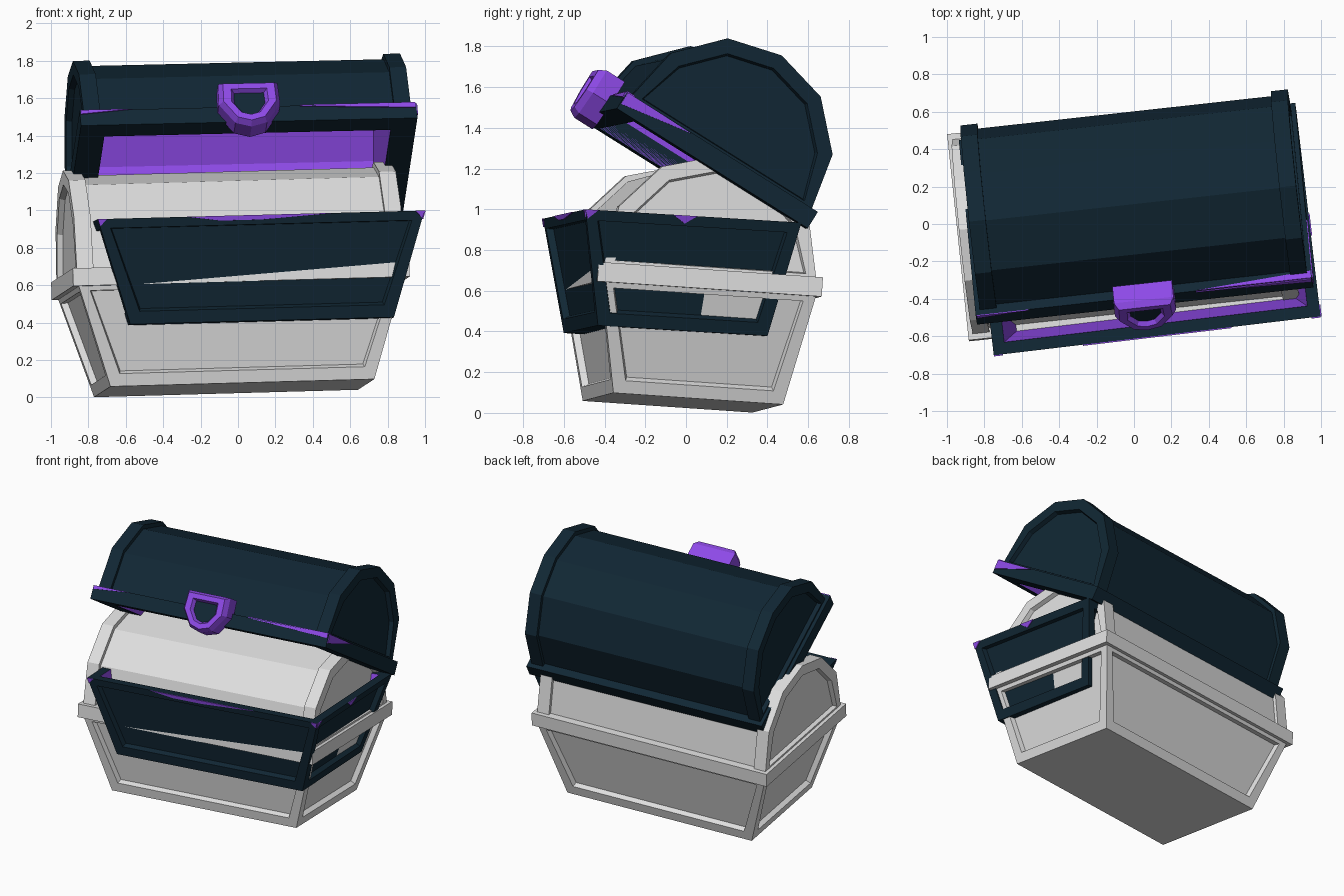
import bpy, bmesh, math
from mathutils import Matrix, Vector

if "Cube" in bpy.data.objects:
    bpy.data.objects.remove(bpy.data.objects["Cube"])


def material(name, rgb):
    m = bpy.data.materials.new(name)
    m.diffuse_color = (*rgb, 1)
    m.use_nodes = True
    m.node_tree.nodes["Principled BSDF"].inputs["Base Color"].default_value = m.diffuse_color
    return m


GREY = material("pale grey", (0.74, 0.74, 0.74))
DARK = material("dark teal", (0.0055, 0.020, 0.034))
PURPLE = material("purple", (0.27, 0.068, 0.80))


def placed(origin, yaw, roll, pitch):
    R = lambda a, ax: Matrix.Rotation(math.radians(a), 4, ax)
    return Matrix.Translation(origin) @ R(yaw, 'Z') @ R(-roll, 'Y') @ R(pitch, 'X')


def finish(bm, name, mats, M):
    me = bpy.data.meshes.new(name)
    bm.to_mesh(me)
    bm.free()
    for m in mats:
        me.materials.append(m)
    ob = bpy.data.objects.new(name, me)
    bpy.context.collection.objects.link(ob)
    ob.matrix_world = M
    return ob


def arch_points(sy, sz, z0):
    half = [(0.53, z0 / sz), (0.47, 0.375), (0.27, 0.585)]
    pts = half + [(0, 0.655)] + [(-y, z) for y, z in reversed(half)]
    return [(y * sy, z * sz) for y, z in pts]


def prism(pts, x0, x1):
    """Extrude a (y, z) outline along x; returns bmesh and its two cap faces."""
    bm = bmesh.new()
    a = [bm.verts.new((x0, y, z)) for y, z in pts]
    b = [bm.verts.new((x1, y, z)) for y, z in pts]
    n = len(pts)
    caps = [bm.faces.new(a), bm.faces.new(b)]
    for i in range(n):
        j = (i + 1) % n
        bm.faces.new((a[i], a[j], b[j], b[i]))
    bmesh.ops.recalc_face_normals(bm, faces=bm.faces)
    return bm, caps


def drop_bottom(bm):
    bm.normal_update()
    bmesh.ops.delete(bm, geom=[f for f in bm.faces if f.normal.z < -0.9], context='FACES')


def chest_base(name, M, outer, inner):
    """Flared box with recessed side panels and a hollow, lined inside."""
    bm = bmesh.new()
    levels = [[bm.verts.new((sx * w, sy * d, z)) for sx, sy in ((-1, -1), (1, -1), (1, 1), (-1, 1))]
              for w, d, z in ((0.71, 0.42, 0), (0.88, 0.535, 0.56))]
    bm.faces.new(levels[0])
    top = bm.faces.new(levels[1])
    sides = [bm.faces.new((levels[0][i], levels[0][(i + 1) % 4], levels[1][(i + 1) % 4], levels[1][i]))
             for i in range(4)]
    bmesh.ops.recalc_face_normals(bm, faces=bm.faces)
    bmesh.ops.inset_individual(bm, faces=sides, thickness=0.085, depth=0)
    bmesh.ops.inset_individual(bm, faces=sides, thickness=0.012, depth=-0.035)
    bmesh.ops.inset_individual(bm, faces=[top], thickness=0.09, depth=0)
    walls = bmesh.ops.inset_individual(bm, faces=[top], thickness=0.17, depth=-0.46)["faces"]
    for f in walls + [top]:
        f.material_index = 1
    finish(bm, name, [outer, inner], M)


def chest_lid(name, M, outer, inner):
    # rim around the opening
    bm = bmesh.new()
    loops = [[bm.verts.new((sx * w, sy * d, z)) for sx, sy in ((-1, -1), (1, -1), (1, 1), (-1, 1))]
             for w, d, z in ((0.905, 0.555, 0), (0.905, 0.555, 0.095), (0.77, 0.44, 0.095), (0.77, 0.44, 0))]
    for k in range(4):
        p, q = loops[k], loops[(k + 1) % 4]
        for i in range(4):
            j = (i + 1) % 4
            bm.faces.new((p[i], p[j], q[j], q[i]))
    bmesh.ops.recalc_face_normals(bm, faces=bm.faces)
    finish(bm, name + "_rim", [outer], M)
    # arched roof
    bm, _ = prism(arch_points(0.955, 0.955, 0.06), -0.82, 0.82)
    drop_bottom(bm)
    finish(bm, name + "_roof", [outer], M)
    # hollow lining
    bm, _ = prism(arch_points(0.83, 0.86, 0.003), -0.77, 0.77)
    drop_bottom(bm)
    bmesh.ops.reverse_faces(bm, faces=bm.faces)
    finish(bm, name + "_lining", [inner], M)
    # raised end bands with recessed end panels
    for side, label in ((-1, "left"), (1, "right")):
        bm, caps = prism(arch_points(1, 1, 0.06), side * 0.79, side * 0.88)
        bmesh.ops.inset_individual(bm, faces=[caps[1]], thickness=0.075, depth=0)
        bmesh.ops.inset_individual(bm, faces=[caps[1]], thickness=0.01, depth=-0.03)
        finish(bm, f"{name}_{label}_band", [outer], M)


def sliver(name, M, pts, push):
    """Thin purple plate showing through the dark shell."""
    bm = bmesh.new()
    f = bm.faces.new([bm.verts.new(p) for p in pts])
    r = bmesh.ops.extrude_face_region(bm, geom=[f], use_keep_orig=True)
    bmesh.ops.translate(bm, vec=Vector(push), verts=[v for v in r["geom"] if isinstance(v, bmesh.types.BMVert)])
    bmesh.ops.recalc_face_normals(bm, faces=bm.faces)
    finish(bm, name, [PURPLE], M)


# closed grey chest
grey = placed((-0.02, -0.015, 0.05), 6.1, 1.6, -3.9)
chest_base("grey_base", grey, GREY, GREY)
chest_lid("grey_lid", grey @ Matrix.Translation((0, 0, 0.535)), GREY, GREY)

# dark open chest overlapping it
base = placed((0.08, -0.10, 0.385), 6.8, 1.5, -3.5)
lid = placed((0.015, 0.03, 1.18), 6.3, 1.3, -32)
chest_base("dark_base", base, DARK, PURPLE)
chest_lid("dark_lid", lid, DARK, PURPLE)

# lock: bevelled shield ring with a dark keyhole
def shield(s, y, cz=0.06):
    half = [(0.16, 0.19), (0.165, 0.06), (0.085, -0.055)]
    pts = half + [(0, -0.08)] + [(-x, z) for x, z in reversed(half)]
    return [(x * s, y, cz + (z - cz) * s) for x, z in pts]


bm = bmesh.new()
rings = [[bm.verts.new(p) for p in shield(s, y)] for s, y in
         ((1, -0.53), (1, -0.635), (0.86, -0.67), (0.6, -0.67), (0.5, -0.645))]
for p, q in zip(rings, rings[1:]):
    for i in range(7):
        j = (i + 1) % 7
        bm.faces.new((p[i], p[j], q[j], q[i]))
bm.faces.new(rings[0])
hole = bm.faces.new(rings[-1])
hole.material_index = 1
bmesh.ops.recalc_face_normals(bm, faces=bm.faces)
finish(bm, "lock", [PURPLE, DARK], lid @ Matrix.Translation((0.0, 0, 0)))

# purple lining showing through the dark rims
F, U, R = (0, -0.006, 0), (0, 0, 0.006), (0.006, 0, 0)
sliver("lid_front_strip", lid, [(0.28, -0.555, 0.09), (0.9, -0.555, 0.065), (0.9, -0.555, 0.095)], F)
sliver("lid_front_strip_left", lid, [(-0.9, -0.555, 0.07), (-0.62, -0.555, 0.095), (-0.9, -0.555, 0.095)], F)
sliver("lid_top_strip", lid, [(0.28, -0.555, 0.095), (0.9, -0.555, 0.095), (0.9, -0.51, 0.095)], U)
sliver("lid_end_strip", lid, [(0.905, -0.55, 0.03), (0.905, -0.18, 0.09), (0.905, -0.55, 0.095)], R)
sliver("base_front_strip", base, [(-0.4, -0.535, 0.56), (-0.22, -0.53, 0.535), (0.0, -0.53, 0.535), (0.4, -0.535, 0.56)], F)
sliver("base_end_mark", base, [(0.88, -0.1, 0.56), (0.868, -0.04, 0.52), (0.88, 0.02, 0.56)], R)
for x, label in ((-0.88, "left"), (0.88, "right")):
    s = 1 if x > 0 else -1
    sliver(f"base_corner_{label}", base, [(x, -0.535, 0.56), (x - s * 0.05, -0.535, 0.56), (x - s * 0.012, -0.527, 0.52)], F)
sliver("base_corner_end", base, [(0.88, -0.535, 0.56), (0.88, -0.47, 0.56), (0.867, -0.52, 0.515)], R)
